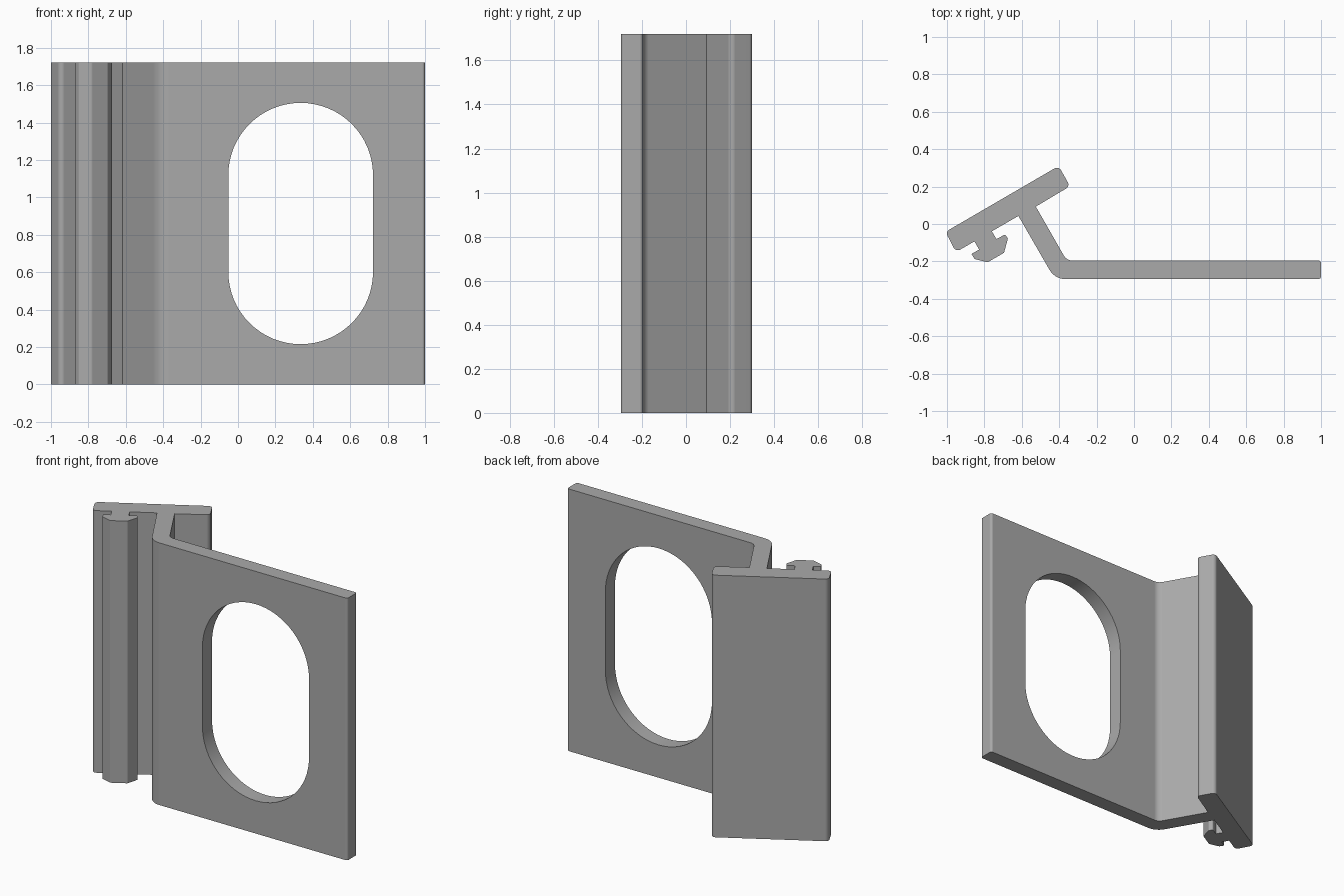
import bpy, bmesh, math
from mathutils import Vector

if "Cube" in bpy.data.objects:
    bpy.data.objects.remove(bpy.data.objects["Cube"])

HEIGHT = 1.72
R, CX, LOW, HIGH = 0.387, 0.335, 0.602, 1.118   # slot radius, centre x, arc centre heights


def rounded(corners, steps=6):
    """Outline from (x, y, radius) corners, each rounded by a tangent arc."""
    out = []
    for i, (x, y, r) in enumerate(corners):
        p = Vector((x, y))
        if r == 0:
            out.append(p)
            continue
        a = (Vector(corners[i - 1][:2]) - p).normalized()
        b = (Vector(corners[(i + 1) % len(corners)][:2]) - p).normalized()
        half = math.acos(max(-1, min(1, a.dot(b)))) / 2
        centre = p + (a + b).normalized() * (r / math.sin(half))
        start = p + a * (r / math.tan(half)) - centre
        end = p + b * (r / math.tan(half)) - centre
        for k in range(steps + 1):
            out.append(centre + start.lerp(end, k / steps).normalized() * r)
    return out


# Bracket cross-section: flat flange, bent arm, slanted head and hooked rib
section = rounded([
    (CX, -0.295, 0), (1.0, -0.295, 0.015), (1.0, -0.195, 0.015), (CX, -0.195, 0),
    (-0.36, -0.195, 0.05), (-0.525, 0.093, 0),
    (-0.342, 0.202, 0.025), (-0.403, 0.31, 0.025),
    (-1.008, -0.042, 0.025), (-0.952, -0.15, 0.025),
    (-0.853, -0.093, 0), (-0.828, -0.137, 0),
    (-0.869, -0.16, 0), (-0.852, -0.187, 0.008),
    (-0.783, -0.205, 0.015), (-0.695, -0.154, 0.015),
    (-0.674, -0.078, 0.01), (-0.689, -0.055, 0.01),
    (-0.735, -0.081, 0), (-0.76, -0.039, 0),
    (-0.618, 0.043, 0), (-0.423, -0.295, 0.1),
])

bm = bmesh.new()
lo = [bm.verts.new((p.x, p.y, 0)) for p in section]
hi = [bm.verts.new((p.x, p.y, HEIGHT)) for p in section]
bm.faces.new(lo)
bm.faces.new(hi)


def slot_ring(y):
    """Rounded slot outline, starting at the right end of the upper arc."""
    ring = []
    for k in range(66):
        z, j = (HIGH, k) if k <= 32 else (LOW, k - 1)
        a = math.pi * j / 32
        ring.append(bm.verts.new((CX + R * math.cos(a), y, z + R * math.sin(a))))
    return ring


# Side walls; the flange faces meet at the slot centre and wrap around the slot
rings = {}
count = len(section)
for i in range(count):
    j = (i + 1) % count
    centre = [k for k in (i, j) if abs(section[k].x - CX) < 1e-4]
    if not centre:
        bm.faces.new((lo[i], lo[j], hi[j], hi[i]))
        continue
    c = centre[0]
    o = j if c == i else i
    if c not in rings:
        rings[c] = slot_ring(section[c].y)
    ring = rings[c]
    if section[o].x > CX:
        half = ring[16::-1] + ring[:48:-1]
    else:
        half = ring[16:50]
    bm.faces.new([lo[c], lo[o], hi[o], hi[c]] + half)

# Inner wall of the slot
front, back = rings.values()
for k in range(66):
    n = (k + 1) % 66
    bm.faces.new((front[k], front[n], back[n], back[k]))

bmesh.ops.recalc_face_normals(bm, faces=bm.faces[:])
mesh = bpy.data.meshes.new("bracket")
bm.to_mesh(mesh)
bm.free()

bracket = bpy.data.objects.new("bracket", mesh)
bpy.context.scene.collection.objects.link(bracket)
grey = bpy.data.materials.new("aluminium grey")
grey.diffuse_color = (0.4, 0.4, 0.4, 1)
grey.use_nodes = True
grey.node_tree.nodes["Principled BSDF"].inputs["Base Color"].default_value = grey.diffuse_color
mesh.materials.append(grey)

# Smooth arcs with flat faces kept flat
bpy.context.view_layer.objects.active = bracket
bracket.select_set(True)
bpy.ops.object.shade_smooth_by_angle(angle=math.radians(25))
weighted = bracket.modifiers.new("flat_faces", 'WEIGHTED_NORMAL')
weighted.keep_sharp = True
